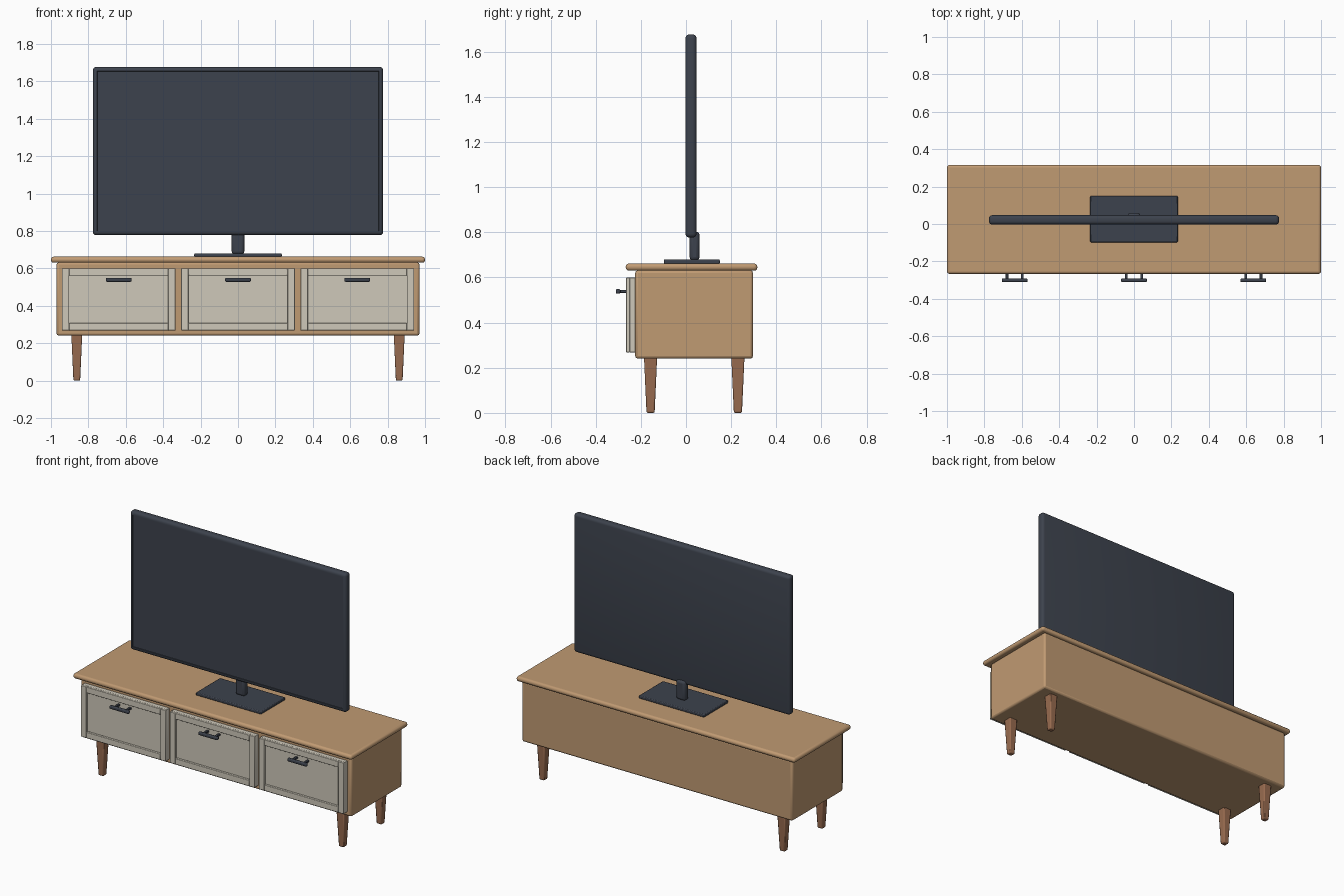
import bpy, bmesh, math
from mathutils import Vector

cube = bpy.data.objects.get("Cube")
if cube:
    bpy.data.objects.remove(cube, do_unlink=True)


def material(name, rgb):
    mat = bpy.data.materials.new(name)
    mat.use_nodes = True
    colour = (*rgb, 1.0)
    mat.diffuse_color = colour
    mat.node_tree.nodes["Principled BSDF"].inputs["Base Color"].default_value = colour
    return mat


OAK = material("light oak", (0.53, 0.325, 0.17))
WALNUT = material("brown leg wood", (0.32, 0.15, 0.08))
CREAM = material("cream paint", (0.62, 0.58, 0.49))
CHARCOAL = material("charcoal", (0.046, 0.055, 0.074))


def finish(name, bm, mat, bevel=0.0, segments=2):
    """Turn a bmesh into a named, softly bevelled object."""
    bmesh.ops.recalc_face_normals(bm, faces=bm.faces)
    mesh = bpy.data.meshes.new(name)
    bm.to_mesh(mesh)
    bm.free()
    mesh.materials.append(mat)
    obj = bpy.data.objects.new(name, mesh)
    bpy.context.collection.objects.link(obj)
    if bevel:
        mod = obj.modifiers.new("soft edges", 'BEVEL')
        mod.width = bevel
        mod.segments = segments
        mod.limit_method = 'ANGLE'
        mod.angle_limit = math.radians(40)
    bpy.ops.object.select_all(action='DESELECT')
    obj.select_set(True)
    bpy.context.view_layer.objects.active = obj
    bpy.ops.object.shade_smooth_by_angle(angle=math.radians(35))
    return obj


def box_mesh(x, y, z):
    """Box from (low, high) ranges along each axis."""
    bm = bmesh.new()
    bmesh.ops.create_cube(bm, size=1)
    for v in bm.verts:
        v.co = Vector([lo + (c + 0.5) * (hi - lo)
                       for c, (lo, hi) in zip(v.co, (x, y, z))])
    return bm


def box(name, x, y, z, mat, bevel=0.0, segments=2):
    return finish(name, box_mesh(x, y, z), mat, bevel, segments)


# Cabinet
box("cabinet_body", (-0.97, 0.97), (-0.225, 0.297), (0.24, 0.632), OAK, 0.012)
box("cabinet_top", (-1, 1), (-0.267, 0.316), (0.63, 0.662), OAK, 0.014, 3)

# Tapered square legs
for side, sx in (("right", -1), ("left", 1)):
    for end, y in (("front", -0.157), ("back", 0.23)):
        bm = box_mesh((-0.029, 0.029), (-0.029, 0.029), (0, 0.245))
        for v in bm.verts:
            if v.co.z < 0.1:
                v.co.x *= 0.62
                v.co.y *= 0.62
            v.co += Vector((sx * 0.862, y, 0))
        finish(f"{end}_{side}_leg", bm, WALNUT, 0.006)

# Drawers: a backing panel, a raised frame and a bar handle
LOW, HIGH, HALF, RAIL = 0.268, 0.6, 0.304, 0.039
for label, cx in (("right", -0.638), ("middle", 0), ("left", 0.638)):
    x0, x1 = cx - HALF, cx + HALF
    box(f"{label}_drawer_panel", (x0, x1), (-0.25, -0.22), (LOW, HIGH), CREAM, 0.003)
    back = (-0.265, -0.248)
    for edge, xs in (("right", (x0, x0 + RAIL)), ("left", (x1 - RAIL, x1))):
        box(f"{label}_drawer_{edge}_stile", xs, back, (LOW, HIGH), CREAM, 0.003)
    for edge, zs in (("bottom", (LOW, LOW + RAIL)), ("top", (HIGH - RAIL, HIGH))):
        box(f"{label}_drawer_{edge}_rail", (x0 + RAIL, x1 - RAIL), back, zs,
            CREAM, 0.003)
    box(f"{label}_handle_bar", (cx - 0.069, cx + 0.069), (-0.311, -0.291),
        (0.528, 0.549), CHARCOAL, 0.006)
    for post, dx in (("right", -0.041), ("left", 0.041)):
        box(f"{label}_handle_{post}_post", (cx + dx - 0.007, cx + dx + 0.007),
            (-0.297, -0.247), (0.532, 0.545), CHARCOAL, 0.002)

# Screen stand
box("stand_base", (-0.234, 0.234), (-0.098, 0.15), (0.66, 0.68), CHARCOAL, 0.005)
box("stand_neck", (-0.034, 0.034), (0.016, 0.06), (0.675, 0.803), CHARCOAL, 0.016, 3)

# Screen: rounded case with a shallow recessed display
bm = box_mesh((-0.776, 0.776), (-0.003, 0.047), (0.777, 1.677))
outer = [e for e in bm.edges]
bmesh.ops.bevel(bm, geom=outer, offset=0.018, segments=4, profile=0.5,
                affect='EDGES')
bm.normal_update()
front = max((f for f in bm.faces if f.normal.y < -0.99), key=lambda f: f.calc_area())
bmesh.ops.inset_region(bm, faces=[front], thickness=0.007)
bmesh.ops.inset_region(bm, faces=[front], thickness=0.001, depth=-0.004)
finish("television_screen", bm, CHARCOAL)
